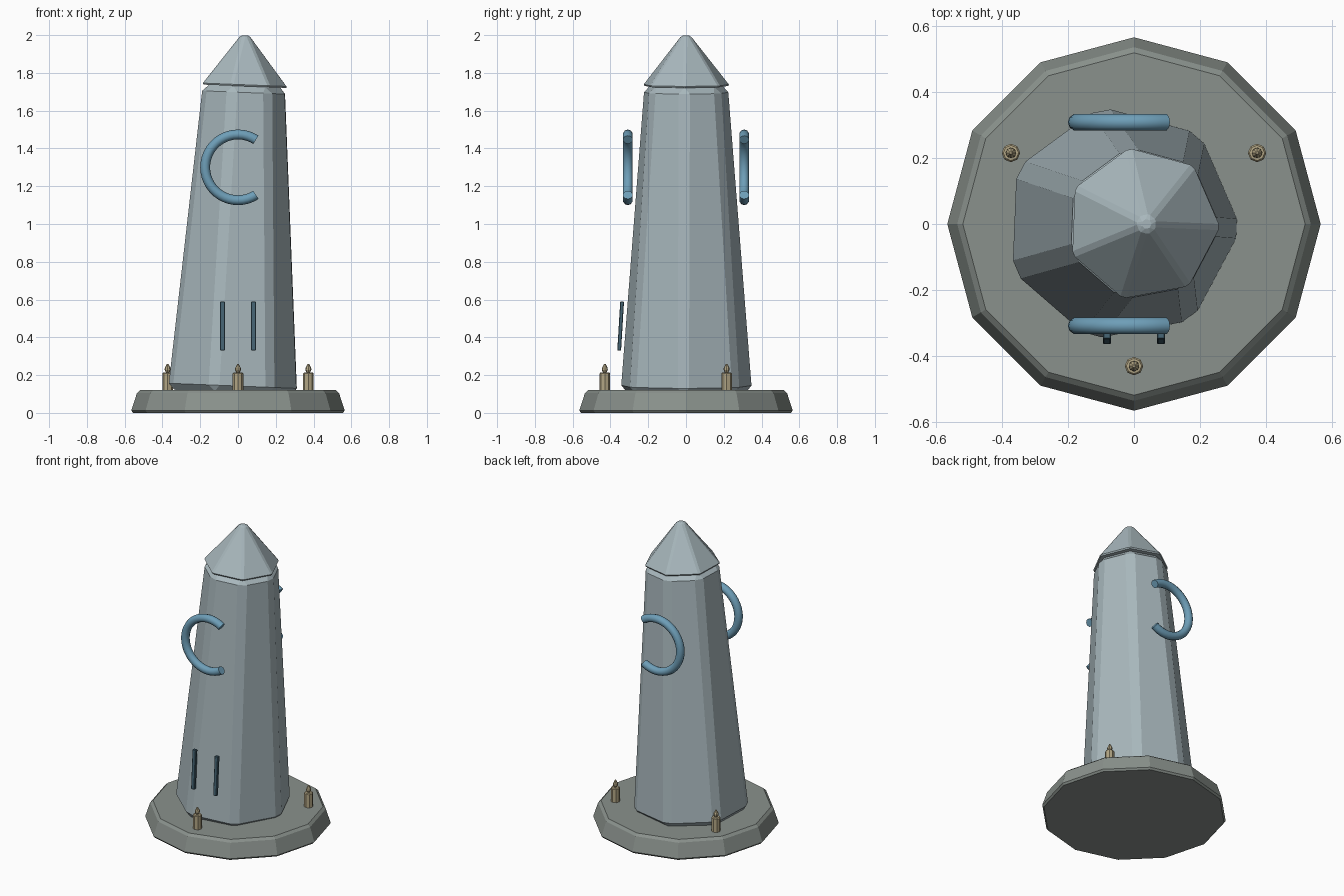
import bpy, math
from mathutils import Vector, Matrix

if "Cube" in bpy.data.objects:
    bpy.data.objects.remove(bpy.data.objects["Cube"])


def material(name, srgb):
    m = bpy.data.materials.new(name)
    m.diffuse_color = [((c + 0.055) / 1.055) ** 2.4 for c in srgb] + [1]
    m.use_nodes = True
    m.node_tree.nodes["Principled BSDF"].inputs["Base Color"].default_value = m.diffuse_color
    return m


STONE = material("pale blue grey", (0.66, 0.72, 0.74))
SLAB = material("warm grey", (0.54, 0.57, 0.55))
STEEL = material("ring blue", (0.43, 0.62, 0.72))
BRASS = material("tan", (0.70, 0.65, 0.52))
DARK = material("dark teal", (0.27, 0.39, 0.45))


def make(name, verts, faces, mat, matrix=Matrix(), smooth=False):
    me = bpy.data.meshes.new(name)
    me.from_pydata(verts, [], faces)
    me.materials.append(mat)
    ob = bpy.data.objects.new(name, me)
    bpy.context.collection.objects.link(ob)
    ob.matrix_world = matrix
    if smooth:
        for p in me.polygons:
            p.use_smooth = len(p.vertices) == 4
    return ob


def lathe(name, profile, n, mat, matrix=Matrix()):
    """Closed n-sided solid from (radius, z) pairs, first corner on +x."""
    verts = [(r * math.cos(math.tau * i / n), r * math.sin(math.tau * i / n), z)
             for r, z in profile for i in range(n)]
    faces = [(k * n + i, k * n + (i + 1) % n, (k + 1) * n + (i + 1) % n, (k + 1) * n + i)
             for k in range(len(profile) - 1) for i in range(n)]
    last = (len(profile) - 1) * n
    faces += [tuple(reversed(range(n))), tuple(range(last, last + n))]
    return make(name, verts, faces, mat, matrix)


def bevel(ob, width):
    mod = ob.modifiers.new("bevel", 'BEVEL')
    mod.width = width
    mod.segments = 1
    mod.limit_method = 'NONE'


# Twelve-sided base slab
lathe("base", [(0.555, 0), (0.565, 0.012), (0.535, 0.105), (0.518, 0.12)], 12, SLAB)

# Leaning seven-sided tower and its pointed cap
lean = (Matrix.Translation((0, 0, 1.05)) @ Matrix.Rotation(0.04, 4, 'Y')
        @ Matrix.Rotation(-0.04, 4, 'Z'))
bevel(lathe("tower_body", [(0.364, -0.94), (0.234, 0.68)], 7, STONE, lean), 0.033)
bevel(lathe("tower_cap", [(0.24, 0.68), (0.026, 0.949)], 7, STONE, lean), 0.01)


# Open C-shaped rings, front and back
def open_ring(name, y, major=0.174, minor=0.026, segs=30, sides=10):
    verts = []
    a0, a1 = math.radians(57), math.radians(303)
    for k in range(segs + 1):
        a = a0 + (a1 - a0) * k / segs
        for j in range(sides):
            b = math.tau * j / sides
            r = major + minor * math.cos(b)
            verts.append((r * math.cos(a), minor * math.sin(b), r * math.sin(a)))
    faces = [(k * sides + j, (k + 1) * sides + j,
              (k + 1) * sides + (j + 1) % sides, k * sides + (j + 1) % sides)
             for k in range(segs) for j in range(sides)]
    last = segs * sides
    faces += [tuple(range(sides)), tuple(reversed(range(last, last + sides)))]
    make(name, verts, faces, STEEL, Matrix.Translation((0, y, 1.3)), True)


open_ring("front_ring", -0.308)
open_ring("back_ring", 0.308)

# Two upright slit bars on the front
for name, x in (("left_slit", -0.082), ("right_slit", 0.082)):
    verts = [(sx * 0.0125, sy * 0.01, sz * 0.13)
             for sz in (-1, 1) for sx, sy in ((-1, -1), (1, -1), (1, 1), (-1, 1))]
    faces = [(3, 2, 1, 0), (4, 5, 6, 7)] + \
            [(i, (i + 1) % 4, 4 + (i + 1) % 4, 4 + i) for i in range(4)]
    bar = make(name, verts, faces, DARK,
               Matrix.Translation((x, -0.346, 0.46)) @ Matrix.Rotation(-0.06, 4, 'X'))
    bevel(bar, 0.003)

# Three studs with pointed tips around the base
for i, deg in enumerate((30, 150, 270)):
    a = math.radians(deg)
    at = Matrix.Translation((0.43 * math.cos(a), 0.43 * math.sin(a), 0))
    lathe(f"stud_{i + 1}", [(0.028, 0.115), (0.028, 0.208), (0.023, 0.214), (0.01, 0.215),
                            (0.016, 0.228), (0.015, 0.238), (0.004, 0.26)], 8, BRASS, at)
